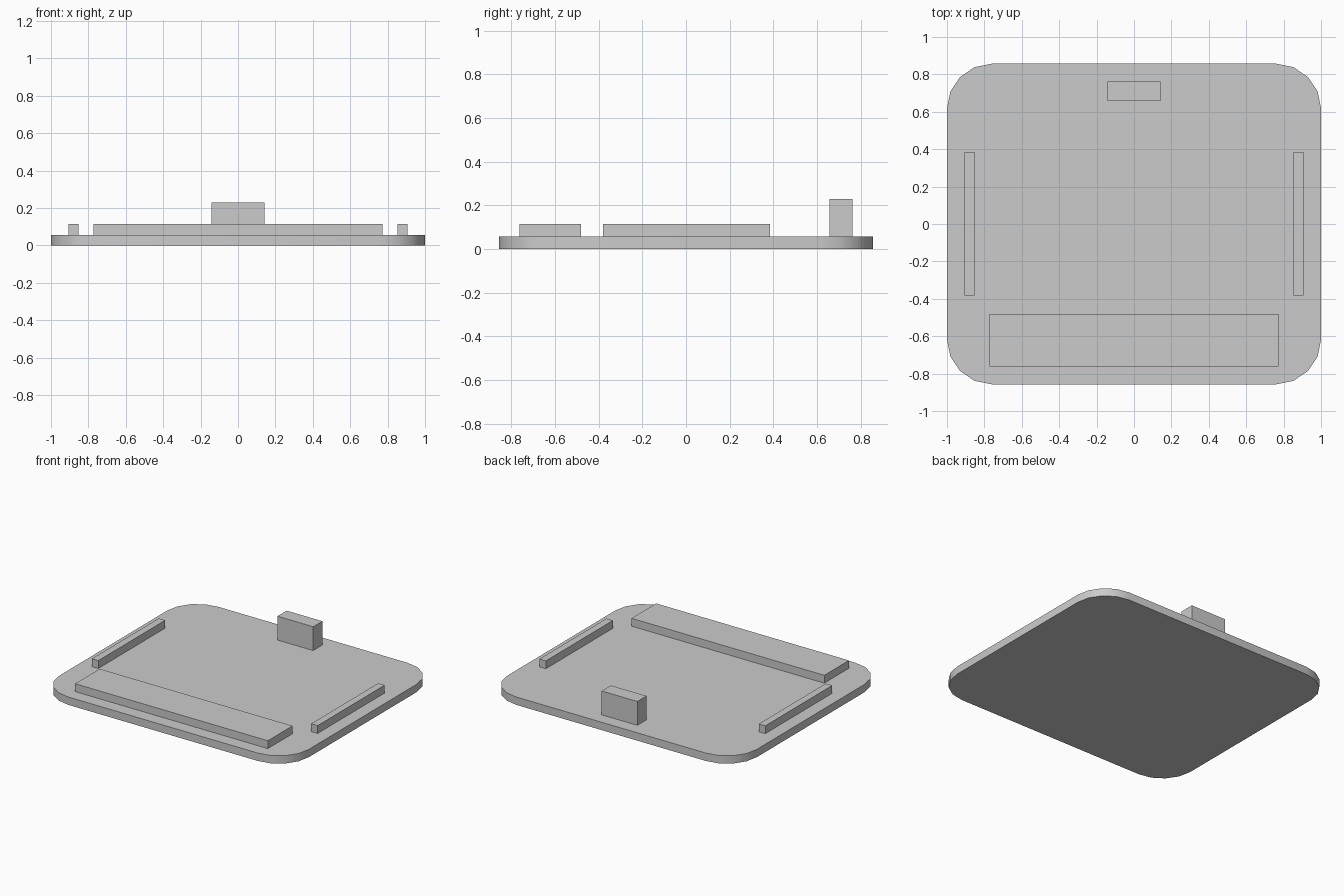
import bpy
import bmesh
import math

cube = bpy.data.objects.get("Cube")
if cube:
    bpy.data.objects.remove(cube, do_unlink=True)

grey = bpy.data.materials.new("plain_grey")
grey.use_nodes = True
colour = (0.6, 0.6, 0.6, 1)
grey.diffuse_color = colour
grey.node_tree.nodes["Principled BSDF"].inputs["Base Color"].default_value = colour


def box(name, low, high, corner=0):
    """Box between two opposite corners, with optional rounded vertical edges."""
    bm = bmesh.new()
    bmesh.ops.create_cube(bm, size=1)
    for v in bm.verts:
        v.co = [high[i] if v.co[i] > 0 else low[i] for i in range(3)]
    if corner:
        upright = [e for e in bm.edges
                   if abs(e.verts[0].co.z - e.verts[1].co.z) > 0.01]
        bmesh.ops.bevel(bm, geom=upright, offset=corner, offset_type='OFFSET',
                        segments=4, profile=0.5, affect='EDGES')
    bmesh.ops.recalc_face_normals(bm, faces=bm.faces)
    mesh = bpy.data.meshes.new(name)
    bm.to_mesh(mesh)
    bm.free()
    mesh.materials.append(grey)
    obj = bpy.data.objects.new(name, mesh)
    bpy.context.collection.objects.link(obj)
    return obj


BASE_TOP = 0.057
RAIL_TOP = 0.114

# Rounded base plate, smooth around the corners
plate = box("base_plate", (-1, -0.857, 0), (1, 0.857, BASE_TOP), corner=0.24)
bpy.ops.object.select_all(action='DESELECT')
plate.select_set(True)
bpy.context.view_layer.objects.active = plate
bpy.ops.object.shade_smooth_by_angle(angle=math.radians(30))

# Wide raised bar at the front
box("front_bar", (-0.773, -0.762, BASE_TOP), (0.773, -0.48, RAIL_TOP))

# Thin rails on both sides
for side, x0, x1 in (("left", 0.854, 0.906), ("right", -0.906, -0.854)):
    box(side + "_rail", (x0, -0.381, BASE_TOP), (x1, 0.386, RAIL_TOP))

# Upright block at the back
box("back_block", (-0.143, 0.657, BASE_TOP), (0.143, 0.762, 0.23))
